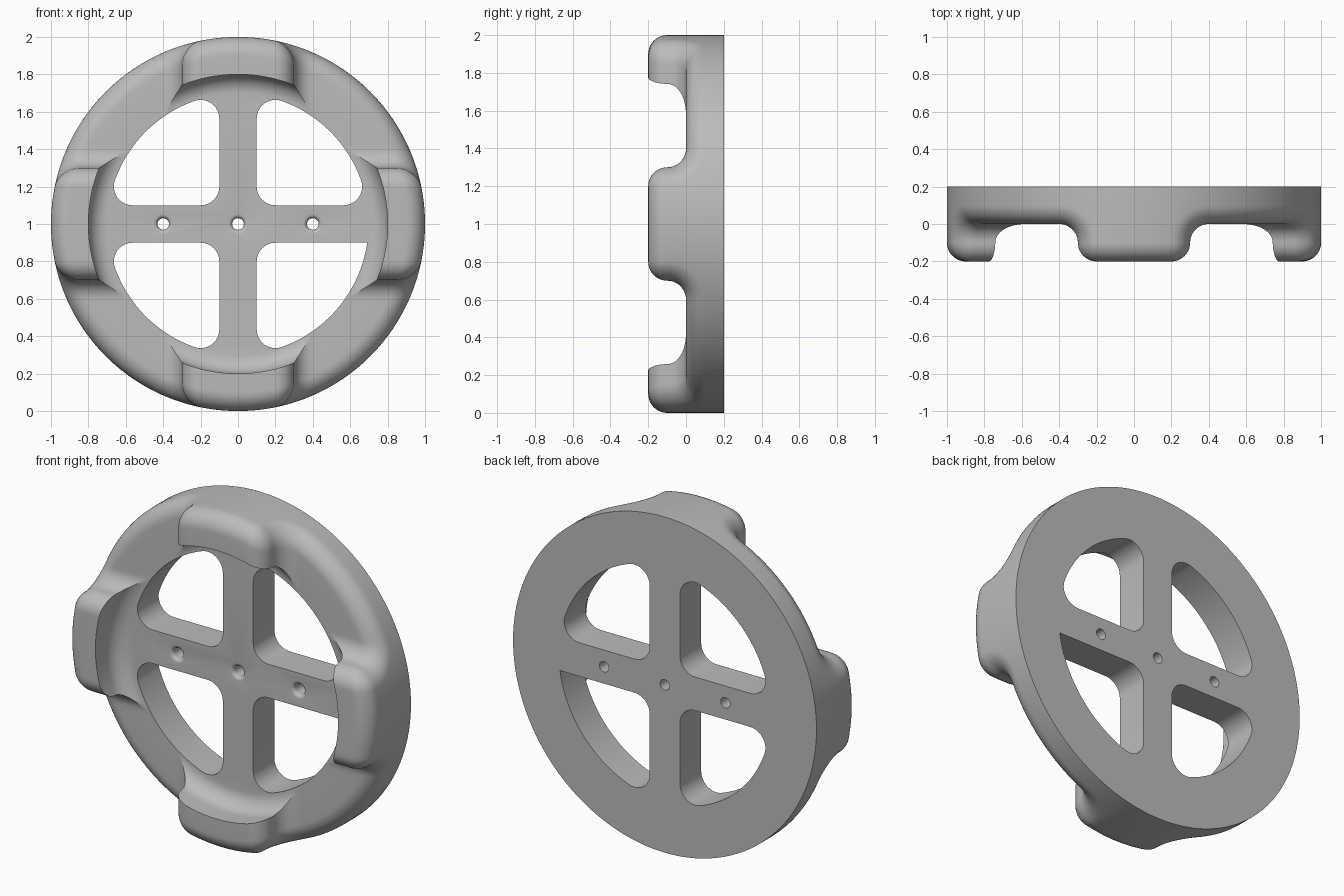
import bpy, bmesh
from math import sin, cos, asin, atan2, sqrt, pi, radians
from mathutils import Matrix

cube = bpy.data.objects.get("Cube")
if cube:
    bpy.data.objects.remove(cube)

STEPS = 10                      # segments per quarter round
FILLET = 0.1
QUARTER = [pi / 2 * i / STEPS for i in range(STEPS + 1)]

grey = bpy.data.materials.new("plain grey")
grey.use_nodes = True
grey.diffuse_color = (0.5, 0.5, 0.5, 1)
grey.node_tree.nodes["Principled BSDF"].inputs["Base Color"].default_value = (0.5, 0.5, 0.5, 1)


def make_object(name, bm):
    bmesh.ops.recalc_face_normals(bm, faces=bm.faces)
    mesh = bpy.data.meshes.new(name)
    bm.to_mesh(mesh)
    bm.free()
    mesh.materials.append(grey)
    obj = bpy.data.objects.new(name, mesh)
    bpy.context.collection.objects.link(obj)
    return obj


def section(r, d):
    """Half a pad and half a gap at radius r, the S-curve offset inward by d."""
    row = [(0.2 * i / 8, -0.2 + d) for i in range(8)]
    row += [(0.2 + (FILLET - d) * sin(a), -0.1 - (FILLET - d) * cos(a)) for a in QUARTER]
    row += [(0.4 - (FILLET + d) * cos(a), -0.1 + (FILLET + d) * sin(a)) for a in QUARTER]
    start = asin(0.4 / r)
    for i in range(1, 9):
        angle = start + (pi / 4 - start) * i / 8
        row.append((r * sin(angle), d))
    return row


def wheel_rows():
    rows = []
    # Concave fillet at the foot of each pad's inner face
    for b in reversed(QUARTER):
        r, floor = 0.7 + FILLET * cos(b), -0.1 + FILLET * sin(b)
        rows.append([(r, s, max(y, floor)) for s, y in section(r, 0)])
    # Pad crest, then the rounded outer edge
    rows.append([(0.8, s, y) for s, y in section(0.8, 0)])
    for a in QUARTER:
        r = 0.9 + FILLET * sin(a)
        rows.append([(r, s, y) for s, y in section(r, FILLET * (1 - cos(a)))])
    # Rim down to the flat back
    rows.append([(r, s, 0.2) for r, s, y in rows[-1]])
    return rows


def build_wheel():
    bm = bmesh.new()
    rows = wheel_rows()
    crease_start = 8 + STEPS + 1
    for k in range(4):
        turn = Matrix.Rotation(k * pi / 2, 3, "Y")
        for side in (-1, 1):
            grid = []
            for row in rows:
                line = []
                for r, s, y in row:
                    v = bm.verts.new((side * s, y, sqrt(r * r - s * s)))
                    v.co = turn @ v.co
                    line.append(v)
                grid.append(line)
            for i in range(len(grid) - 1):
                for j in range(len(grid[0]) - 1):
                    a, b = grid[i][j], grid[i][j + 1]
                    c, d = grid[i + 1][j + 1], grid[i + 1][j]
                    # Split cells along the crease where the two fillets meet
                    if i < STEPS and j - crease_start == STEPS - 1 - i:
                        bm.faces.new((a, b, d))
                        bm.faces.new((b, c, d))
                    else:
                        bm.faces.new((a, b, c, d))
    bmesh.ops.remove_doubles(bm, verts=bm.verts, dist=0.0002)
    bmesh.ops.dissolve_degenerate(bm, edges=bm.edges, dist=0.0001)
    bmesh.ops.holes_fill(bm, edges=[e for e in bm.edges if e.is_boundary], sides=0)
    return make_object("wheel", bm)


def arc(cx, cz, r, a0, a1, n):
    return [(cx + r * cos(a0 + (a1 - a0) * i / n), cz + r * sin(a0 + (a1 - a0) * i / n))
            for i in range(n + 1)]


def window_cutter(turn, sharp):
    """Quarter opening between two spokes; sharp leaves one outer corner square."""
    radius = 0.698
    far = sqrt((radius - FILLET) ** 2 - 0.04)
    tilt = atan2(0.2, far)
    top = pi / 2 - tilt
    pts = arc(0.2, 0.2, FILLET, pi, 1.5 * pi, STEPS)
    pts += arc(far, 0.2, FILLET, -pi / 2, tilt, STEPS)
    if sharp:
        pts += arc(0, 0, radius, tilt, pi / 2 - asin(0.1 / radius), 48)[1:]
    else:
        pts += arc(0, 0, radius, tilt, top, 40)[1:]
        pts += arc(0.2, far, FILLET, top, pi, STEPS)[1:]
    bm = bmesh.new()
    face = bm.faces.new([bm.verts.new((x, -0.3, z)) for x, z in pts])
    out = bmesh.ops.extrude_face_region(bm, geom=[face])
    verts = [g for g in out["geom"] if isinstance(g, bmesh.types.BMVert)]
    bmesh.ops.translate(bm, verts=verts, vec=(0, 0.7, 0))
    bmesh.ops.rotate(bm, verts=bm.verts, matrix=Matrix.Rotation(turn, 3, "Y"))
    return make_object("window_cutter", bm)


def hole_cutter(x):
    """Bolt hole with a rounded mouth on the front."""
    hole, lip, n = 0.031, 0.022, 32
    profile = [(hole + lip, -0.05)]
    profile += [(hole + lip * (1 - sin(a)), lip * (1 - cos(a))) for a in QUARTER[::2]]
    profile.append((hole, 0.3))
    bm = bmesh.new()
    rings = [[bm.verts.new((x + r * cos(2 * pi * k / n), y, r * sin(2 * pi * k / n)))
              for k in range(n)] for r, y in profile]
    for p, q in zip(rings, rings[1:]):
        for k in range(n):
            bm.faces.new((p[k], p[(k + 1) % n], q[(k + 1) % n], q[k]))
    bm.faces.new(rings[0])
    bm.faces.new(rings[-1])
    return make_object("hole_cutter", bm)


wheel = build_wheel()

# Four windows and three bolt holes
cutters = [window_cutter(k * pi / 2, k == 1) for k in range(4)]
cutters += [hole_cutter(x) for x in (-0.4, 0, 0.4)]

bpy.context.view_layer.objects.active = wheel
for cutter in cutters:
    cutter.hide_render = True
    mod = wheel.modifiers.new("cut", "BOOLEAN")
    mod.operation = "DIFFERENCE"
    mod.solver = "EXACT"
    mod.object = cutter
    bpy.ops.object.modifier_apply(modifier=mod.name)
    bpy.data.objects.remove(cutter)

# Stand the wheel on the ground and shade it
wheel.data.transform(Matrix.Translation((0, 0, 1)))
bpy.ops.object.select_all(action="DESELECT")
wheel.select_set(True)
bpy.ops.object.shade_smooth_by_angle(angle=radians(30))
